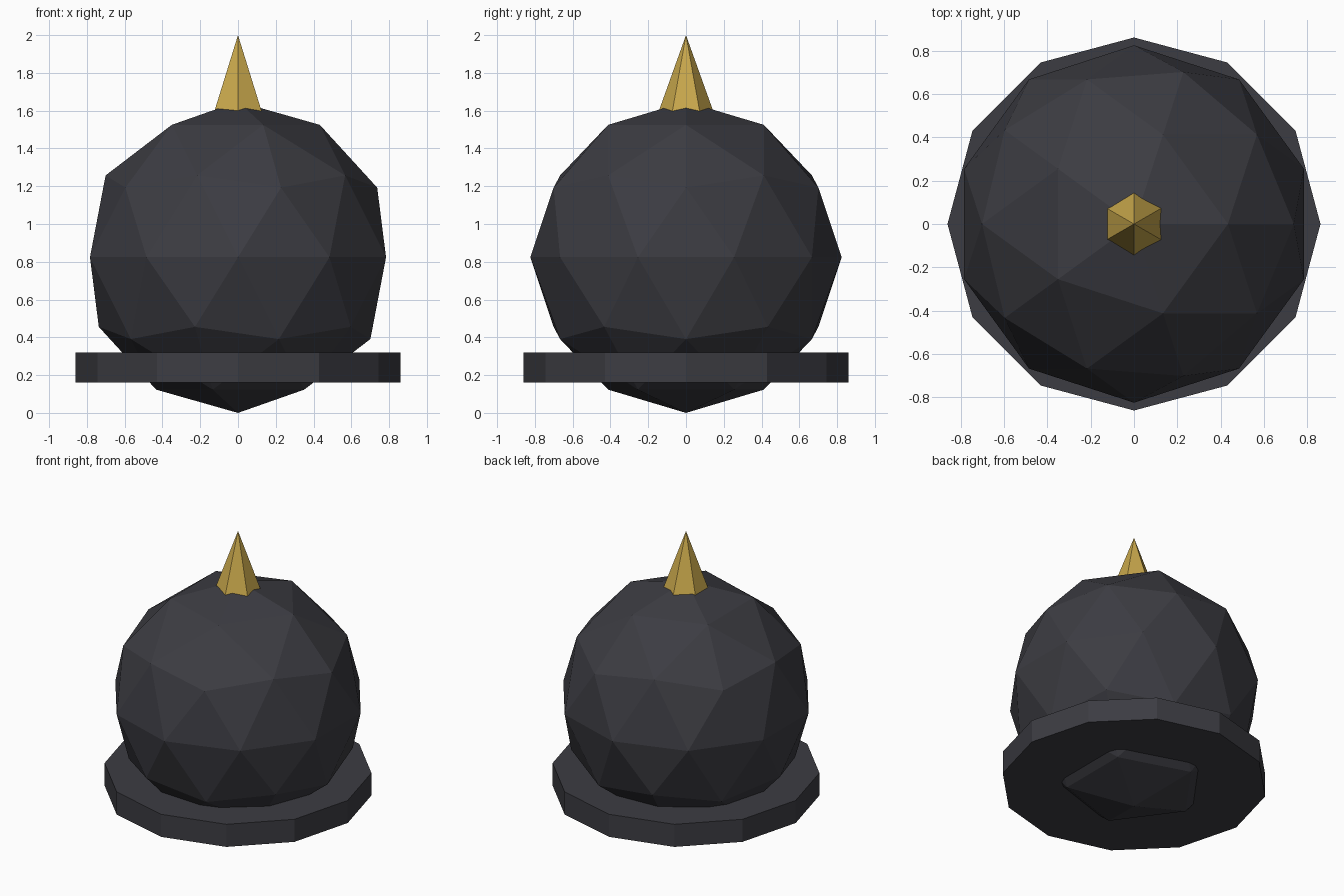
import bpy

if "Cube" in bpy.data.objects:
    bpy.data.objects.remove(bpy.data.objects["Cube"])


def material(name, srgb):
    # convert sRGB bytes to linear
    lin = [((c / 255 + 0.055) / 1.055) ** 2.4 for c in srgb]
    m = bpy.data.materials.new(name)
    m.diffuse_color = (*lin, 1)
    m.use_nodes = True
    m.node_tree.nodes["Principled BSDF"].inputs["Base Color"].default_value = m.diffuse_color
    return m


def finish(name, mat):
    ob = bpy.context.object
    ob.name = name
    ob.data.materials.append(mat)
    return ob


dark = material("charcoal", (60, 60, 66))
gold = material("brass", (201, 168, 76))

R = 0.824

# faceted dome body
bpy.ops.mesh.primitive_ico_sphere_add(subdivisions=2, radius=R, location=(0, 0, R))
finish("dome", dark)

# twelve-sided brim disc
bpy.ops.mesh.primitive_cylinder_add(vertices=12, radius=0.86, depth=0.16, location=(0, 0, 0.24))
finish("brim", dark)

# six-sided spike, base sunk into the dome
base, tip = 1.57, 2.0
bpy.ops.mesh.primitive_cone_add(vertices=6, radius1=0.154, radius2=0, depth=tip - base,
                                location=(0, 0, (base + tip) / 2))
finish("spike", gold)
